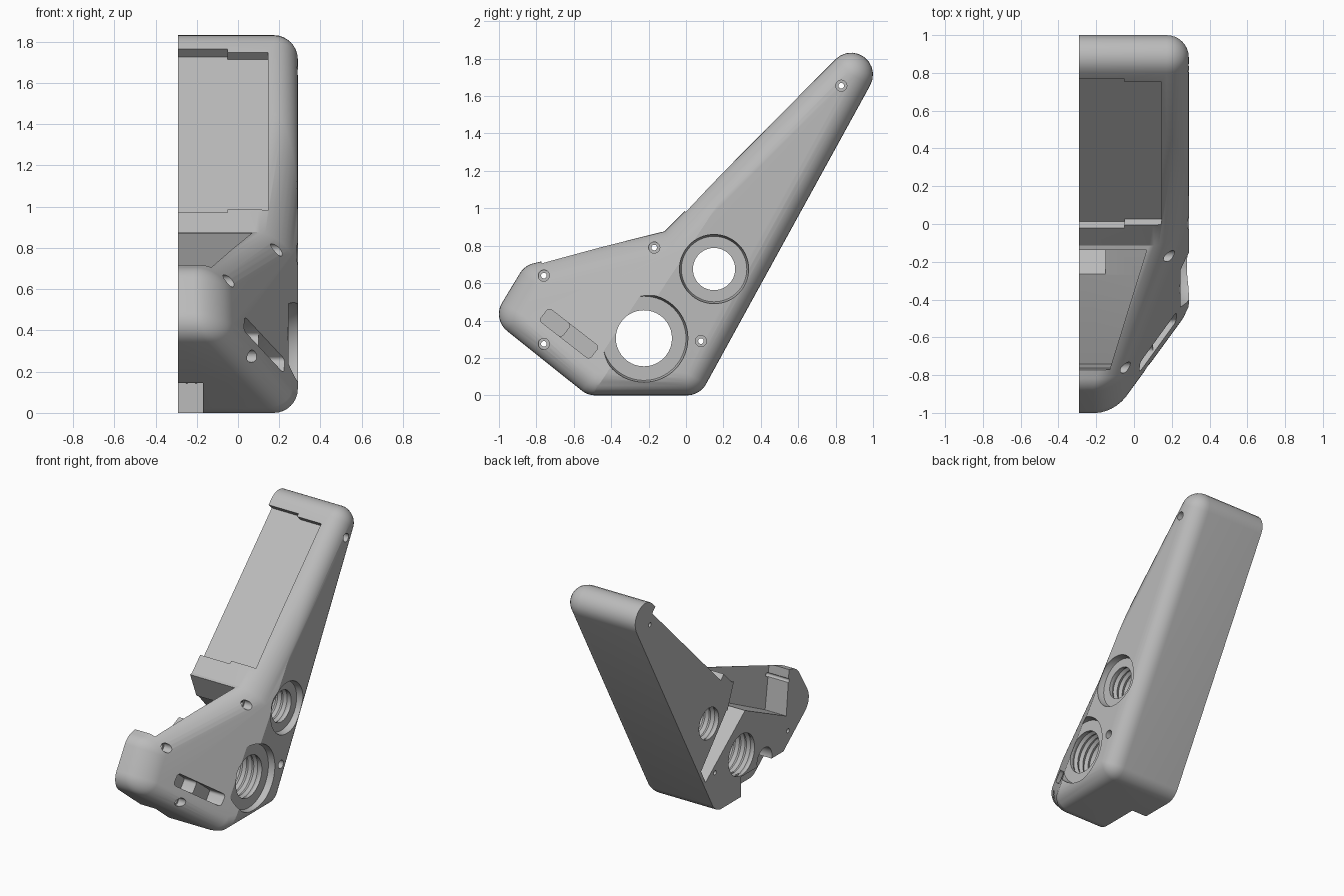
import bpy, bmesh, math
from mathutils import Vector

cube = bpy.data.objects.get("Cube")
if cube:
    bpy.data.objects.remove(cube, do_unlink=True)

SIDE = 0.29        # half width
FILLET = 0.117     # rounding of the outer edges


def slope(y, z):
    """Width of the slanted front flank at a point of the side profile."""
    return 0.2 + 0.478 * (y + 0.17) - 0.315 * (z - 0.79)


def loft(name, rings):
    """Skin equal rings of points and cap both ends."""
    bm = bmesh.new()
    loops = [[bm.verts.new(p) for p in ring] for ring in rings]
    count = len(loops[0])
    for low, high in zip(loops, loops[1:]):
        for i in range(count):
            j = (i + 1) % count
            bm.faces.new((low[i], low[j], high[j], high[i]))
    bm.faces.new(loops[0][::-1])
    bm.faces.new(loops[-1])
    bmesh.ops.remove_doubles(bm, verts=bm.verts, dist=0.0002)
    bmesh.ops.recalc_face_normals(bm, faces=bm.faces)
    mesh = bpy.data.meshes.new(name)
    bm.to_mesh(mesh)
    bm.free()
    obj = bpy.data.objects.new(name, mesh)
    bpy.context.collection.objects.link(obj)
    return obj


def prism(name, points, left, right):
    """Extrude a side profile; right may be a function of y."""
    end = right if callable(right) else (lambda y: right)
    return loft(name, [[(left, y, z) for y, z in points],
                       [(end(y), y, z) for y, z in points]])


def lathe(name, y, z, profile, sides=40):
    """Turn (x, radius) pairs about an axis parallel to x."""
    turns = [math.tau * i / sides for i in range(sides)]
    return loft(name, [[(x, y + r * math.cos(a), z + r * math.sin(a))
                        for a in turns] for x, r in profile])


def outline(core, s, steps=10):
    """Grow the core polygon outward by s, with round convex corners."""
    pts = []
    for i, c in enumerate(core):
        p, q = core[i - 1], core[(i + 1) % len(core)]
        n1 = Vector((c[1] - p[1], p[0] - c[0])).normalized()
        n2 = Vector((q[1] - c[1], c[0] - q[0])).normalized()
        turn = math.atan2(n1.x * n2.y - n1.y * n2.x, n1.dot(n2))
        if turn < 0:
            m = (n1 + n2) * (s / (1 + n1.dot(n2)))
            pts.append((c[0] + m.x, c[1] + m.y))
            continue
        start = math.atan2(n1.y, n1.x)
        for k in range(steps + 1):
            a = start + turn * k / steps
            pts.append((c[0] + s * math.cos(a), c[1] + s * math.sin(a)))
    return pts


# Shell: rounded slab with a slanted front flank
core = [(-0.485, FILLET), (0.005, FILLET), (0.883, 1.715),
        (-0.055, 0.771), (-0.788, 0.592), (-0.883, 0.435)]
rings = [[(-SIDE, y, z) for y, z in outline(core, FILLET)]]
for k in range(9):
    t = math.pi / 2 * k / 8
    x = SIDE - FILLET + FILLET * math.sin(t)
    rings.append([(x, y, z) for y, z in outline(core, FILLET * math.cos(t))])
shell = loft("shell", rings)

bm = bmesh.new()
bm.from_mesh(shell.data)
bmesh.ops.bisect_plane(bm, geom=bm.verts[:] + bm.edges[:] + bm.faces[:],
                       plane_co=(0, -0.17, 0.79 - 0.09 / 0.315),
                       plane_no=(0, 0.478, -0.315))
for v in bm.verts:
    if v.co.x > -SIDE + 0.01:
        v.co.x += min(0, slope(v.co.y, v.co.z) - SIDE)
bm.to_mesh(shell.data)
bm.free()


def cut(cutter):
    mod = shell.modifiers.new("cut", 'BOOLEAN')
    mod.operation = 'DIFFERENCE'
    mod.solver = 'EXACT'
    mod.object = cutter
    bpy.context.view_layer.objects.active = shell
    bpy.ops.object.modifier_apply(modifier=mod.name)
    bpy.data.objects.remove(cutter, do_unlink=True)


# Screen recess on the sloping arm, with a wider tab beside the cut plane
def recess(a, b, depth, right):
    pts = [(y + d, y + 0.99 - d)
           for y, d in ((a, -0.1), (a, depth), (b, depth), (b, -0.1))]
    cut(prism("recess_cutter", pts, -0.4, right))


recess(-0.005, 0.755, 0.032, 0.145)
recess(-0.02, 0.77, 0.033, -0.05)

# Open pocket behind the front wall
cut(prism("pocket_cutter", [(-0.8, 1.0), (-0.74, 0.39), (-0.27, 0.61),
                            (-0.06, 0.68), (-0.14, 0.88), (-0.14, 1.0)],
          -0.4, lambda y: 0.11 + 0.31 * y))

# Narrow channel running between the two round ports
cut(prism("channel_cutter", [(-0.29, 0.63), (0.19, 0.26), (0.24, 0.36),
                             (-0.05, 0.69), (-0.15, 0.7)], -0.4, -0.15))

# Cable notch and round relief under the front
cut(prism("notch_cutter", [(-1.1, -0.1), (-0.22, -0.1), (-0.22, 0.145),
                           (-1.1, 0.145)], -0.4, -0.17))
cut(lathe("relief_cutter", -0.49, 0.17, [(-0.4, 0.085), (-0.18, 0.085)]))


# Round threaded ports with wide counterbores
def port(y, z, radius, bore):
    cut(lathe("bore_cutter", y, z, [(0.245, bore - 0.01), (SIDE - 0.01, bore),
                                    (0.5, bore)], 64))
    thread = [(-0.4, radius)]
    turns = 11
    for i in range(turns):
        x = -0.27 + 0.045 * i
        thread += [(x, radius), (x + 0.022, radius + 0.014)]
    thread += [(-0.27 + 0.045 * turns, radius), (0.5, radius)]
    cut(lathe("thread_cutter", y, z, thread))


port(-0.225, 0.305, 0.15, 0.235)
port(0.15, 0.675, 0.113, 0.185)


# Long side slot with a deep front half
def slot(start, end, floor, half=0.043):
    c, s = math.cos(-0.66), math.sin(-0.66)
    r = 0.02
    box = [(start + r, -half + r), (end - r, -half + r),
           (end - r, half - r), (start + r, half - r)]
    pts = outline([(-0.625 + u * c - v * s, 0.33 + u * s + v * c)
                   for u, v in box], r, 4)
    cut(prism("slot_cutter", pts, floor, 0.5))


slot(-0.17, 0.17, 0.1)
slot(-0.17, -0.02, 0.0)

# Countersunk screw holes
for y, z in ((0.83, 1.655), (-0.17, 0.79), (-0.76, 0.64),
             (-0.76, 0.275), (0.08, 0.29)):
    seat = min(SIDE, slope(y, z)) - 0.05
    cut(lathe("screw_cutter", y, z, [(-0.4, 0.015), (seat, 0.015),
                                     (seat, 0.03), (0.5, 0.03)], 20))

# Plain grey finish
grey = bpy.data.materials.new("plain_grey")
grey.use_nodes = True
tone = (0.5, 0.5, 0.5, 1)
grey.diffuse_color = tone
grey.node_tree.nodes["Principled BSDF"].inputs["Base Color"].default_value = tone
shell.data.materials.clear()
shell.data.materials.append(grey)
for face in shell.data.polygons:
    face.material_index = 0

bpy.ops.object.select_all(action='DESELECT')
shell.select_set(True)
bpy.context.view_layer.objects.active = shell
bpy.ops.object.shade_smooth_by_angle(angle=math.radians(28))
